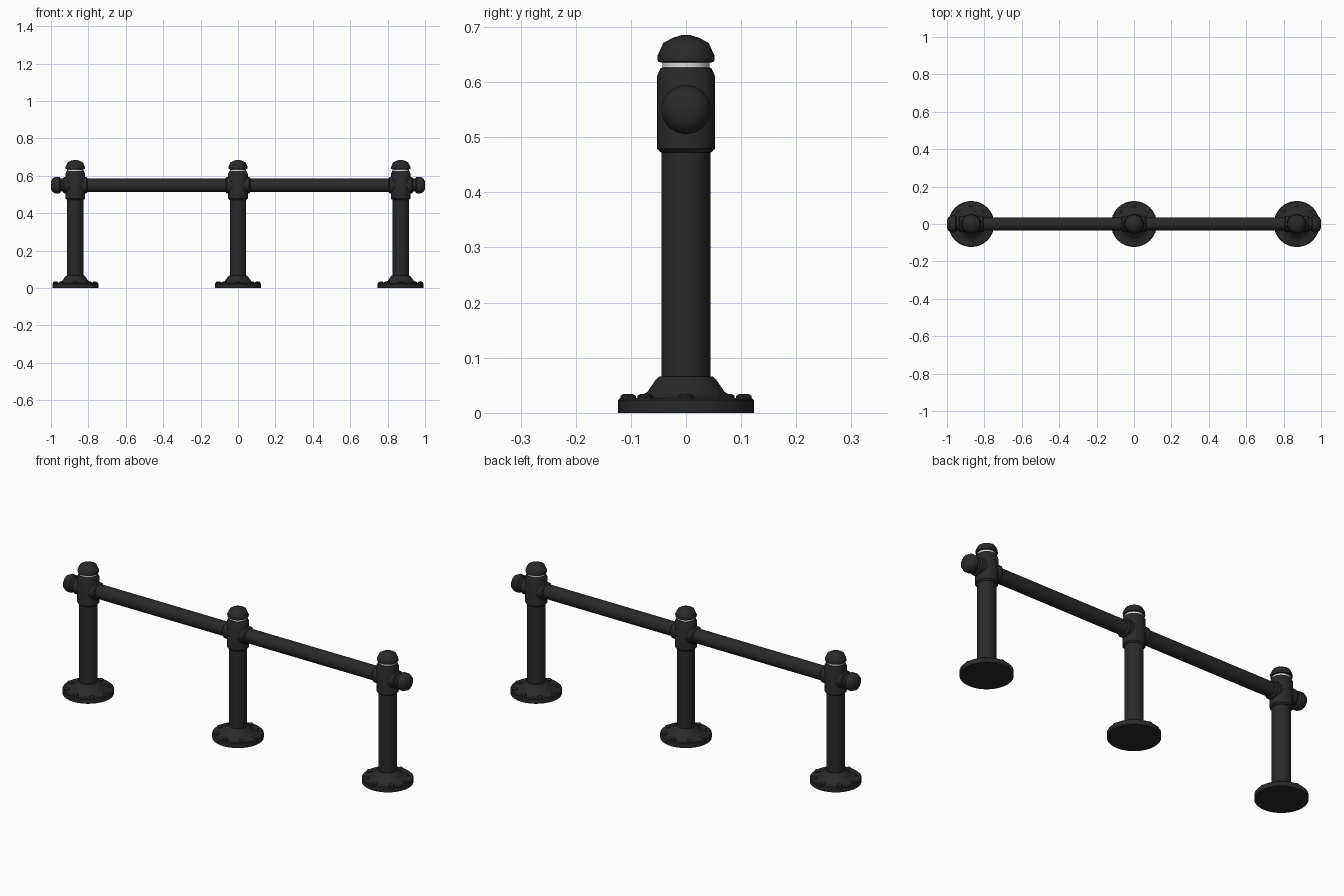
import bpy, bmesh, math
from mathutils import Matrix

if "Cube" in bpy.data.objects:
    bpy.data.objects.remove(bpy.data.objects["Cube"])


def material(name, rgb):
    m = bpy.data.materials.new(name)
    m.diffuse_color = (*rgb, 1)
    m.use_nodes = True
    m.node_tree.nodes["Principled BSDF"].inputs["Base Color"].default_value = m.diffuse_color
    return m


IRON = material("black iron", (0.022, 0.022, 0.022))
PALE = material("pale seal", (0.7, 0.7, 0.7))


def lathe(name, profile, loc, mat=IRON, sides=28, axis="Z", angle=35):
    """Closed solid of revolution from (radius, height) points, bottom to top."""
    bm = bmesh.new()
    rings = []
    for r, h in profile:
        rings.append([bm.verts.new((r * math.cos(2 * math.pi * i / sides),
                                    r * math.sin(2 * math.pi * i / sides), h))
                      for i in range(sides)])
    for a, b in zip(rings, rings[1:]):
        for i in range(sides):
            j = (i + 1) % sides
            bm.faces.new((a[i], a[j], b[j], b[i]))
    bm.faces.new(list(reversed(rings[0])))
    bm.faces.new(rings[-1])
    turn = {"Z": Matrix.Identity(4),
            "X": Matrix.Rotation(math.pi / 2, 4, "Y"),
            "-X": Matrix.Rotation(-math.pi / 2, 4, "Y")}[axis]
    bm.transform(turn)
    mesh = bpy.data.meshes.new(name)
    bm.to_mesh(mesh)
    bm.free()
    obj = bpy.data.objects.new(name, mesh)
    obj.location = loc
    mesh.materials.append(mat)
    bpy.context.collection.objects.link(obj)
    bpy.ops.object.select_all(action="DESELECT")
    obj.select_set(True)
    bpy.context.view_layer.objects.active = obj
    bpy.ops.object.shade_smooth_by_angle(angle=math.radians(angle))
    return obj


RAIL_Z = 0.55
POST_X = 0.87

for side, x in (("left", -POST_X), ("middle", 0), ("right", POST_X)):
    # floor flange with sloping hub
    lathe(side + "_flange", [(0.123, 0), (0.123, 0.023), (0.119, 0.027), (0.088, 0.027),
                             (0.07, 0.038), (0.055, 0.06), (0.048, 0.066), (0.043, 0.066)],
          (x, 0, 0), sides=32)
    # flange bolts
    for k in range(8):
        a = k * math.pi / 4
        lathe(f"{side}_bolt_{k + 1}", [(0.014, 0.02), (0.014, 0.031), (0.009, 0.034)],
              (x + 0.105 * math.cos(a), 0.105 * math.sin(a), 0), sides=8)
    # upright pipe
    lathe(side + "_post", [(0.044, 0.05), (0.044, 0.49)], (x, 0, 0))
    # cross fitting: vertical sleeve and horizontal sleeve
    lathe(side + "_fitting", [(0.045, 0.472), (0.053, 0.479), (0.053, 0.61),
                              (0.046, 0.625), (0.04, 0.627)], (x, 0, 0))
    lathe(side + "_cross_sleeve", [(0.037, -0.066), (0.044, -0.06), (0.044, 0.06), (0.037, 0.066)],
          (x, 0, RAIL_Z), axis="X")
    # pale ring under the cap
    lathe(side + "_seal", [(0.043, 0.624), (0.043, 0.638)], (x, 0, 0), PALE)
    # top plug
    lathe(side + "_cap", [(0.044, 0.635), (0.051, 0.637), (0.052, 0.647), (0.041, 0.671),
                          (0.024, 0.68), (0.008, 0.685)], (x, 0, 0), sides=12, angle=40)

# rail pipe through all three fittings
lathe("rail", [(0.036, -0.92), (0.036, 0.92)], (0, 0, RAIL_Z), axis="X")

# end plugs on the outer fittings
for side, s, axis in (("left", -1, "-X"), ("right", 1, "X")):
    lathe(side + "_end_plug", [(0.035, 0.05), (0.035, 0.078), (0.044, 0.084), (0.045, 0.105),
                               (0.036, 0.122), (0.02, 0.13)],
          (s * POST_X, 0, RAIL_Z), sides=16, axis=axis, angle=40)
